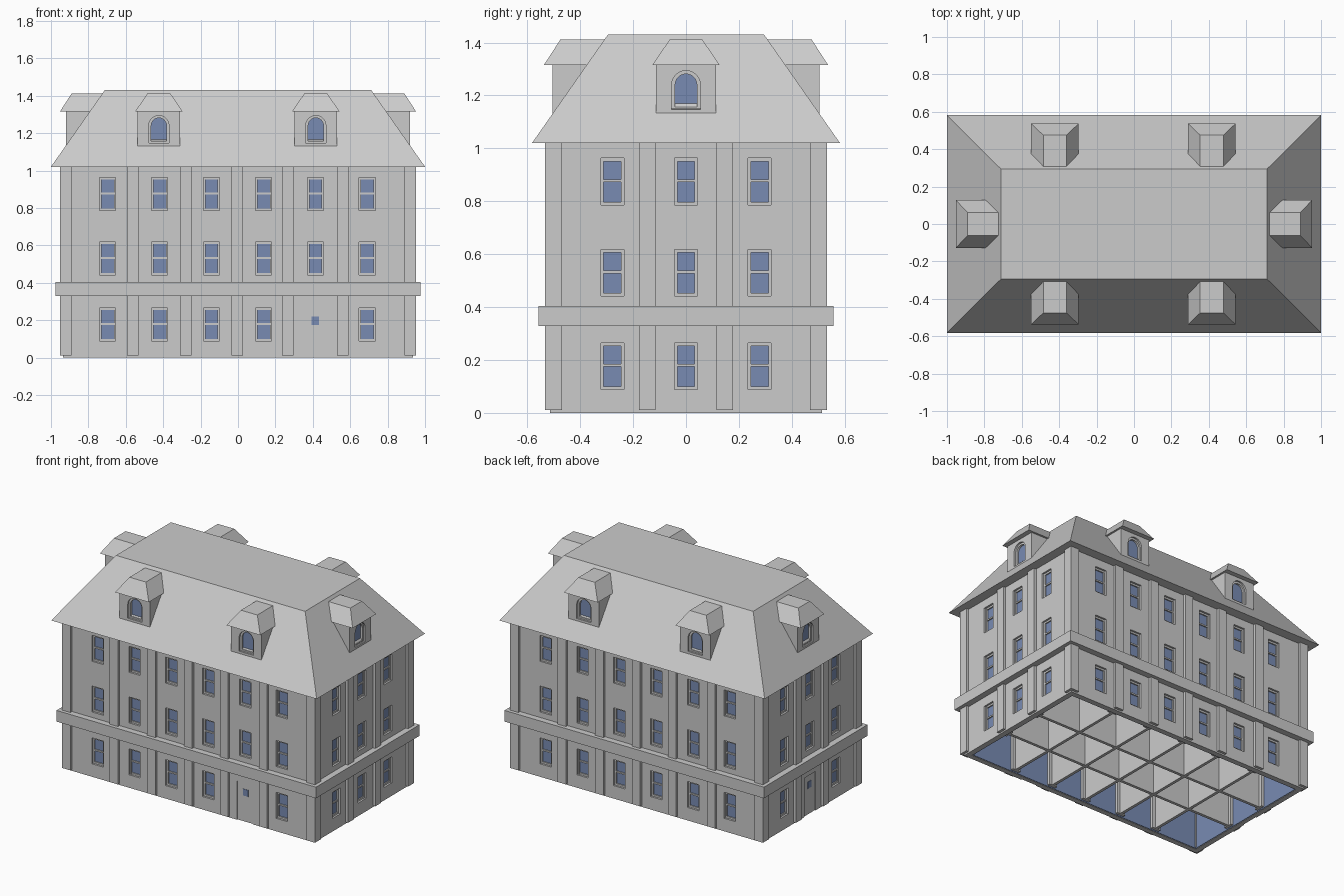
import bpy, bmesh, math
from mathutils import Matrix, Vector

old = bpy.data.objects.get("Cube")
if old:
    bpy.data.objects.remove(old, do_unlink=True)


def material(name, rgb):
    m = bpy.data.materials.new(name)
    m.use_nodes = True
    m.diffuse_color = (*rgb, 1)
    m.node_tree.nodes["Principled BSDF"].inputs["Base Color"].default_value = (*rgb, 1)
    return m


STONE = material("pale grey stone", (0.6, 0.6, 0.6))
GLASS = material("blue glass", (0.19, 0.26, 0.45))


def frustum(bm, lo, hi, z0, z1, turn=0):
    """Block between two rectangles (u0, u1, d0, d1); d points outward from a side."""
    rot = Matrix.Rotation(math.radians(turn), 3, "Z")
    rings = []
    for (u0, u1, d0, d1), z in ((lo, z0), (hi, z1)):
        rings.append([bm.verts.new(rot @ Vector((u, -d, z)))
                      for u, d in ((u0, d1), (u1, d1), (u1, d0), (u0, d0))])
    a, b = rings
    bm.faces.new(a[::-1])
    bm.faces.new(b)
    for i in range(4):
        j = (i + 1) % 4
        bm.faces.new((a[i], a[j], b[j], b[i]))


def box(bm, u0, u1, d0, d1, z0, z1, turn=0):
    frustum(bm, (u0, u1, d0, d1), (u0, u1, d0, d1), z0, z1, turn)


def arch(u, w, z0, zc):
    """Outline of a round-headed opening."""
    pts = [(u - w, z0), (u + w, z0)]
    return pts + [(u + w * math.cos(math.pi * i / 12), zc + w * math.sin(math.pi * i / 12))
                  for i in range(13)]


def prism(bm, outline, d0, d1, turn):
    rot = Matrix.Rotation(math.radians(turn), 3, "Z")
    front, back = [[bm.verts.new(rot @ Vector((u, -d, z))) for u, z in outline] for d in (d1, d0)]
    bm.faces.new(front)
    bm.faces.new(back[::-1])
    n = len(front)
    for i in range(n):
        j = (i + 1) % n
        bm.faces.new((front[j], front[i], back[i], back[j]))


def arch_ring(bm, outer, inner, d0, d1, turn):
    rot = Matrix.Rotation(math.radians(turn), 3, "Z")
    rows = [[bm.verts.new(rot @ Vector((u, -d, z))) for u, z in pts]
            for pts, d in ((outer, d1), (inner, d1), (inner, d0))]
    n = len(outer)
    for a, b in zip(rows, rows[1:]):
        for i in range(n):
            j = (i + 1) % n
            bm.faces.new((a[i], a[j], b[j], b[i]))


def finish(bm, name, mat, fix=True):
    if fix:
        bmesh.ops.recalc_face_normals(bm, faces=bm.faces)
    mesh = bpy.data.meshes.new(name)
    bm.to_mesh(mesh)
    bm.free()
    mesh.materials.append(mat)
    ob = bpy.data.objects.new(name, mesh)
    bpy.context.collection.objects.link(ob)
    return ob


def cut(ob, cutter):
    """Carve the cutter out of the object and discard it."""
    mod = ob.modifiers.new("openings", "BOOLEAN")
    mod.operation = "DIFFERENCE"
    mod.solver = "EXACT"
    mod.object = cutter
    cutter.hide_render = True
    bpy.context.view_layer.update()
    result = bpy.data.meshes.new_from_object(ob.evaluated_get(bpy.context.evaluated_depsgraph_get()))
    ob.modifiers.clear()
    ob.data = result
    bpy.data.objects.remove(cutter, do_unlink=True)


WX, WY, TOP = 0.935, 0.515, 1.02          # wall planes and eaves height
LONG = (-0.697, -0.419, -0.142, 0.137, 0.414, 0.691)
SHORT = (-0.278, 0, 0.278)
LONG_PIERS = (-0.563, -0.28, -0.003, 0.267, 0.561)
SHORT_PIERS = (-0.147, 0.147)
SILLS = (0.088, 0.441, 0.786)
# turn, wall plane, bay centres, pier centres, door bay
SIDES = ((0, WY, LONG, LONG_PIERS, 4), (90, WX, SHORT, SHORT_PIERS, None),
         (180, WY, LONG, LONG_PIERS, None), (270, WX, SHORT, SHORT_PIERS, 1))

walls, holes, frames, panes, piers, lining, doors = (bmesh.new() for _ in range(7))
box(walls, -WX, WX, -WY, WY, 0, TOP)
box(holes, -WX + 0.035, WX - 0.035, -WY + 0.035, WY - 0.035, -0.1, 0.33)

for turn, d, bays, pier_us, door in SIDES:
    for k, u in enumerate(bays):
        for row, z in enumerate(SILLS):
            if row == 0 and k == door:
                # Door with a small square pane
                box(holes, u - 0.06, u + 0.06, d - 0.012, d + 0.1, -0.05, 0.265, turn)
                box(doors, u - 0.06, u + 0.06, d - 0.013, d - 0.006, 0, 0.265, turn)
                box(panes, u - 0.02, u + 0.02, d - 0.008, d - 0.004, 0.175, 0.22, turn)
                continue
            w, h = 0.043, 0.177
            box(holes, u - w, u + w, d - 0.025, d + 0.1, z, z + h, turn)
            box(panes, u - w, u + w, d - 0.026, d - 0.021, z, z + h, turn)
            # Sash frame and middle rail
            for s in (-1, 1):
                e = u + s * (w - 0.005)
                box(frames, e - 0.005, e + 0.005, d - 0.024, d - 0.012, z, z + h, turn)
            for c, t in ((0.006, 0.006), (h / 2 + 0.003, 0.005), (h - 0.006, 0.006)):
                box(frames, u - w, u + w, d - 0.024, d - 0.013, z + c - t, z + c + t, turn)
    # Wall piers, and the blue lining on the inside of the ground floor
    for u in pier_us:
        box(piers, u - 0.031, u + 0.031, d - 0.06, d + 0.018, 0.01, TOP, turn)
    half = WX if d == WY else WY
    box(lining, -half + 0.036, half - 0.036, d - 0.04, d - 0.036, 0.002, 0.329, turn)

# Corner piers
for sx in (-1, 1):
    for sy in (-1, 1):
        x, y = sx * (WX - 0.014), sy * (WY - 0.014)
        box(piers, x - 0.032, x + 0.032, -y - 0.032, -y + 0.032, 0.01, TOP)

house = finish(walls, "outer_walls", STONE)
cut(house, finish(holes, "wall_cutter", STONE))
finish(frames, "window_frames", STONE)
finish(panes, "window_panes", GLASS)
finish(piers, "wall_piers", STONE)
finish(doors, "doors", STONE)
finish(lining, "ground_floor_lining", GLASS)

# Partition walls seen from beneath
bm = bmesh.new()
for x in LONG_PIERS:
    box(bm, x - 0.01, x + 0.01, -WY + 0.04, WY - 0.04, 0.01, 0.33)
for y in SHORT_PIERS:
    box(bm, -WX + 0.04, WX - 0.04, y - 0.01, y + 0.01, 0.01, 0.33)
finish(bm, "partition_walls", STONE)

# Belt course around the first floor
bm = bmesh.new()
box(bm, -0.977, 0.977, -0.557, 0.557, 0.328, 0.404)
finish(bm, "belt_course", STONE)

# Main roof with flat top
bm = bmesh.new()
frustum(bm, (-1, 1, -0.582, 0.582), (-0.712, 0.712, -0.295, 0.295), TOP, 1.43)
finish(bm, "main_roof", STONE)

# Dormers: carved body, hipped cap, arched frame and pane
bodies, cutters, caps, rings, glass = (bmesh.new() for _ in range(5))
for turn, d, back, us in ((0, 0.505, 0.3, (-0.423, 0.416)), (90, 0.92, 0.72, (0,)),
                          (180, 0.505, 0.3, (-0.416, 0.423)), (270, 0.92, 0.72, (0,))):
    for u in us:
        box(bodies, u - 0.114, u + 0.114, back, d, 1.13, 1.316, turn)
        frustum(caps, (u - 0.127, u + 0.127, back, d + 0.032),
                (u - 0.062, u + 0.062, back, d - 0.03), 1.315, 1.411, turn)
        outer, inner = arch(u, 0.054, 1.146, 1.24), arch(u, 0.041, 1.157, 1.24)
        prism(cutters, outer, d - 0.03, d + 0.05, turn)
        arch_ring(rings, outer, inner, d - 0.028, d - 0.012, turn)
        prism(glass, outer, d - 0.031, d - 0.025, turn)
dormers = finish(bodies, "dormer_bodies", STONE)
cut(dormers, finish(cutters, "dormer_cutter", STONE))
finish(caps, "dormer_roofs", STONE)
finish(rings, "dormer_window_frames", STONE, fix=False)
finish(glass, "dormer_panes", GLASS)
